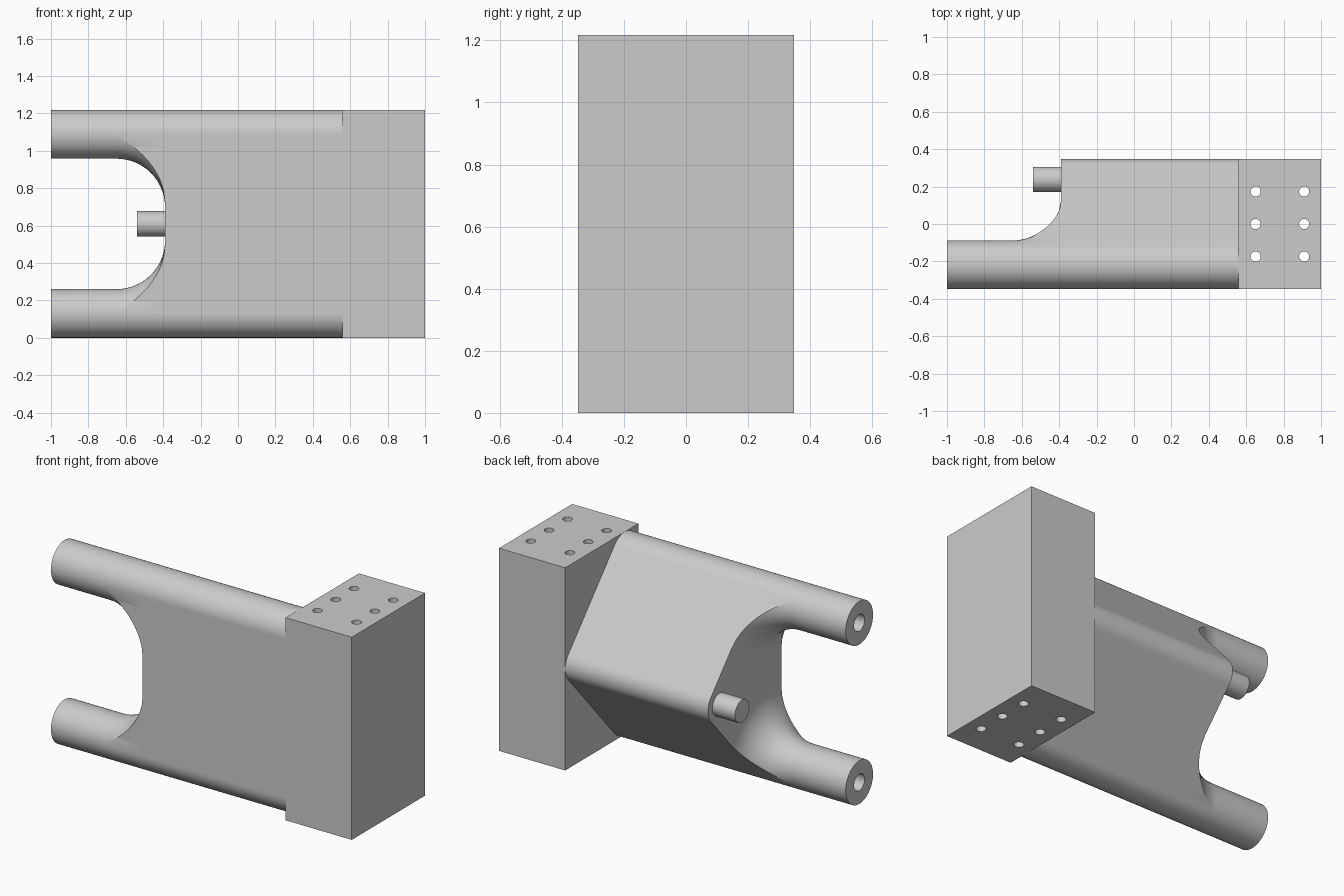
import bpy, bmesh, math
from math import pi, sin, cos, acos, atan2, hypot

if "Cube" in bpy.data.objects:
    bpy.data.objects.remove(bpy.data.objects["Cube"])

# Main dimensions
X_TIP, X_FACE, X_BLOCK, X_END = -1.0, -0.39, 0.56, 1.0
HALF_Y, HEIGHT = 0.348, 1.218
TUBE_R, FILLET, BORE_R, BORE_DEPTH = 0.13, 0.26, 0.05, 0.35
FLARE_R = TUBE_R + FILLET
X_FLARE = X_FACE - FILLET

grey = bpy.data.materials.new("grey metal")
grey.diffuse_color = (0.6, 0.6, 0.6, 1)
grey.use_nodes = True
grey.node_tree.nodes["Principled BSDF"].inputs["Base Color"].default_value = grey.diffuse_color


def finish(bm, name):
    bmesh.ops.remove_doubles(bm, verts=bm.verts, dist=1e-5)
    bmesh.ops.recalc_face_normals(bm, faces=bm.faces)
    mesh = bpy.data.meshes.new(name)
    bm.to_mesh(mesh)
    bm.free()
    mesh.materials.append(grey)
    ob = bpy.data.objects.new(name, mesh)
    bpy.context.collection.objects.link(ob)
    bpy.ops.object.select_all(action='DESELECT')
    bpy.context.view_layer.objects.active = ob
    ob.select_set(True)
    bpy.ops.object.shade_smooth_by_angle(angle=math.radians(30))
    return ob


def spread(a, b, n):
    return [a + (b - a) * i / n for i in range(n + 1)]


def add_cylinder(bm, center, axis, r, length, sides):
    ends = []
    for s in (-0.5, 0.5):
        ring = []
        for i in range(sides):
            a = 2 * pi * i / sides
            if axis == 'x':
                off = (s * length, r * cos(a), r * sin(a))
            else:
                off = (r * cos(a), r * sin(a), s * length)
            ring.append(bm.verts.new([c + o for c, o in zip(center, off)]))
        ends.append(ring)
        bm.faces.new(ring)
    for i in range(sides):
        j = (i + 1) % sides
        bm.faces.new((ends[0][i], ends[0][j], ends[1][j], ends[1][i]))


# Rounded triangular cross-section: three corner circles (y, z, radius)
corners = [(-HALF_Y + TUBE_R, TUBE_R, TUBE_R),
           (0.238, HEIGHT / 2, 0.11),
           (-HALF_Y + TUBE_R, HEIGHT - TUBE_R, TUBE_R)]


def side_normal(p, q):
    dy, dz = q[0] - p[0], q[1] - p[1]
    return atan2(dz, dy) - acos((p[2] - q[2]) / hypot(dy, dz))


normals = [side_normal(corners[i], corners[(i + 1) % 3]) for i in range(3)]

# Body with two flared, bored tubes
bm = bmesh.new()
outline = []   # section boundary
face_edge = []  # boundary of the flat left face
TC = acos(TUBE_R / FLARE_R)  # angle at which the flare leaves the side
for k, (cy, cz, cr) in enumerate(corners):
    n_in, n_out = normals[k - 1], normals[k]
    while n_out < n_in:
        n_out += 2 * pi
    while n_out - n_in > 2 * pi:
        n_out -= 2 * pi
    if k == 1:
        arc = [(cy + cr * cos(a), cz + cr * sin(a)) for a in spread(n_in, n_out, 24)]
        outline += arc
        face_edge += arc
        continue
    before = spread(n_in - TC, n_in, 20)
    after = spread(n_out, n_out + TC, 20)
    outer = before[:-1] + spread(n_in, n_out, 28) + after[1:]
    inner = spread(n_out + TC, n_in - TC + 2 * pi, 12)
    columns = []
    for i, a in enumerate(outer + inner[1:-1]):
        if i >= len(outer):
            reach = FLARE_R
        else:
            t = max(0, n_in - a, a - n_out)
            reach = TUBE_R / cos(t)
            outline.append((cy + reach * cos(a), cz + reach * sin(a)))
        t_max = acos(max(0, min(1, (FLARE_R - reach) / FILLET)))
        xb = X_TIP + BORE_DEPTH
        prof = [(xb, 0), (xb, BORE_R), (X_TIP, BORE_R), (X_TIP, TUBE_R)]
        prof += [(X_FLARE + FILLET * sin(t), FLARE_R - FILLET * cos(t))
                 for t in spread(0, t_max, 14)]
        prof.append((X_FACE, reach))
        columns.append([bm.verts.new((x, cy + r * cos(a), cz + r * sin(a)))
                        for x, r in prof])
    for i, c in enumerate(columns):
        d = columns[(i + 1) % len(columns)]
        for j in range(len(c) - 1):
            bm.faces.new((c[j], d[j], d[j + 1], c[j + 1]))
    face_edge += [(cy + FLARE_R * cos(a), cz + FLARE_R * sin(a))
                  for a in reversed(inner)]

# Flat left face, long sides and right end of the body
bm.faces.new([bm.verts.new((X_FACE, y, z)) for y, z in face_edge])
left = [bm.verts.new((X_FACE, y, z)) for y, z in outline]
right = [bm.verts.new((X_BLOCK, y, z)) for y, z in outline]
bm.faces.new(right)
for i in range(len(left)):
    j = (i + 1) % len(left)
    bm.faces.new((left[i], left[j], right[j], right[i]))
bmesh.ops.dissolve_degenerate(bm, dist=1e-5, edges=bm.edges)
finish(bm, "flared_body")

# Peg on the left face
bm = bmesh.new()
add_cylinder(bm, (-0.465, 0.238, HEIGHT / 2), 'x', 0.068, 0.15, 40)
finish(bm, "peg")

# Mounting block with six through holes
bm = bmesh.new()
bmesh.ops.create_cube(bm, size=1)
for v in bm.verts:
    v.co.x = X_BLOCK if v.co.x < 0 else X_END
    v.co.y *= 2 * HALF_Y
    v.co.z = 0 if v.co.z < 0 else HEIGHT
block = finish(bm, "mounting_block")

bm = bmesh.new()
for x in (0.65, 0.91):
    for y in (-0.174, 0, 0.174):
        add_cylinder(bm, (x, y, HEIGHT / 2), 'z', 0.027, HEIGHT + 0.2, 32)
cutter = finish(bm, "hole_cutter")
cutter.hide_render = True

mod = block.modifiers.new("holes", 'BOOLEAN')
mod.operation = 'DIFFERENCE'
mod.solver = 'EXACT'
mod.object = cutter
bpy.context.view_layer.objects.active = block
bpy.ops.object.modifier_apply(modifier=mod.name)
bpy.data.objects.remove(cutter)
bpy.ops.object.select_all(action='DESELECT')
block.select_set(True)
bpy.context.view_layer.objects.active = block
bpy.ops.object.shade_smooth_by_angle(angle=math.radians(30))
